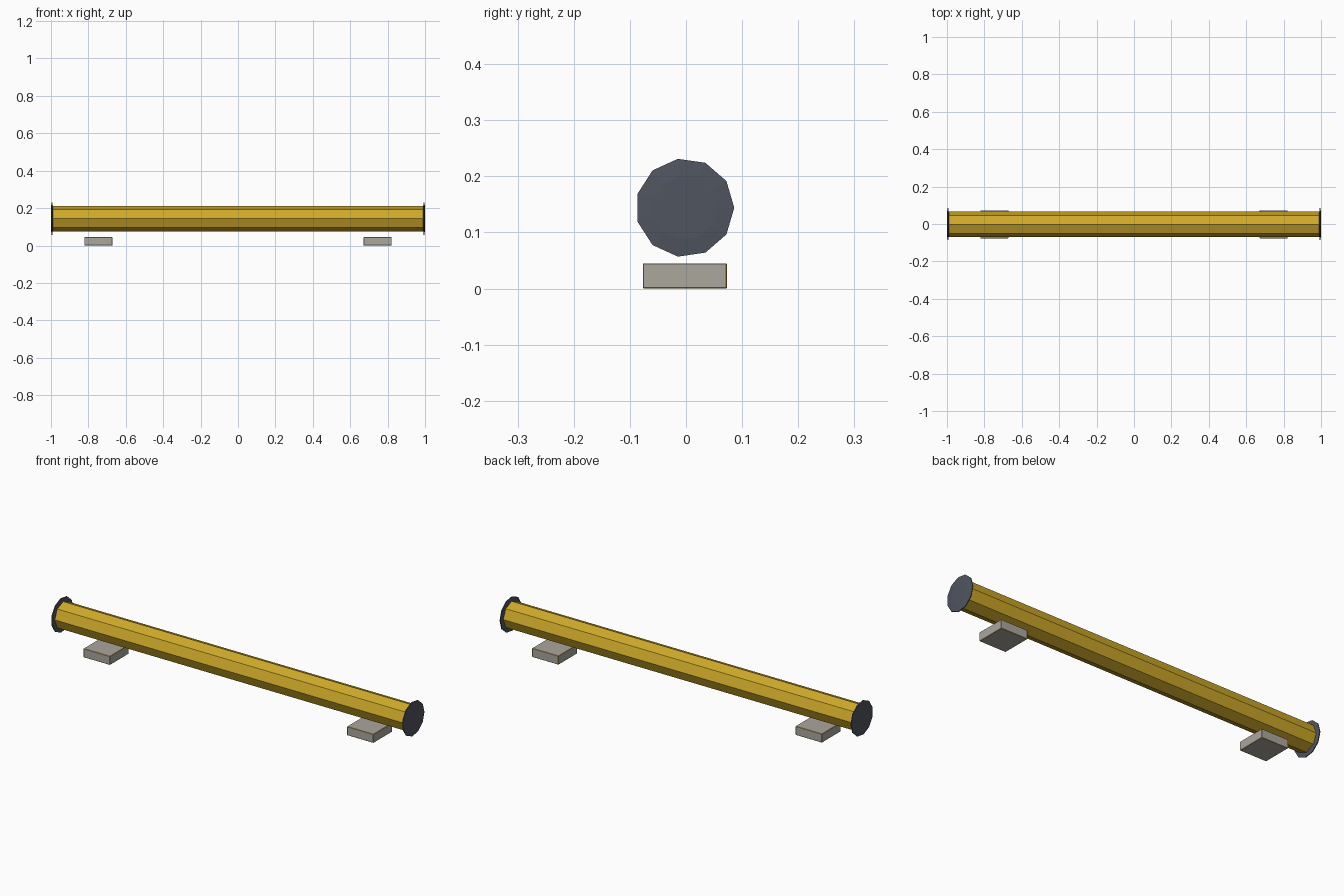
import bpy, bmesh
from math import sin, cos, tau

if "Cube" in bpy.data.objects:
    bpy.data.objects.remove(bpy.data.objects["Cube"])

AXIS_Y, AXIS_Z = -0.002, 0.144


def material(name, rgb):
    m = bpy.data.materials.new(name)
    m.use_nodes = True
    m.diffuse_color = (*rgb, 1)
    m.node_tree.nodes["Principled BSDF"].inputs["Base Color"].default_value = (*rgb, 1)
    return m


gold = material("gold_paint", (0.62, 0.40, 0.022))
steel = material("dark_steel", (0.08, 0.09, 0.115))
concrete = material("concrete", (0.41, 0.385, 0.34))


def add_object(name, bm, *mats):
    bmesh.ops.recalc_face_normals(bm, faces=bm.faces)
    mesh = bpy.data.meshes.new(name)
    bm.to_mesh(mesh)
    bm.free()
    for m in mats:
        mesh.materials.append(m)
    ob = bpy.data.objects.new(name, mesh)
    bpy.context.collection.objects.link(ob)
    return ob


def lathe_x(name, profile, sides, mat):
    """Capped solid turned around the pipe axis from (x, radius) pairs."""
    bm = bmesh.new()
    rings = [[bm.verts.new((x, AXIS_Y + r * cos(tau * i / sides),
                            AXIS_Z + r * sin(tau * i / sides)))
              for i in range(sides)] for x, r in profile]
    for a, b in zip(rings, rings[1:]):
        for i in range(sides):
            j = (i + 1) % sides
            bm.faces.new((a[i], a[j], b[j], b[i]))
    bm.faces.new(rings[0])
    bm.faces.new(rings[-1])
    return add_object(name, bm, mat)


# Eight-sided pipe
lathe_x("pipe", [(-0.992, 0.068), (0.992, 0.068)], 8, gold)

for side, s in (("left", 1), ("right", -1)):
    # Thin end flange with a slightly raised centre
    flange = [(0.989, 0.06), (0.993, 0.088), (0.997, 0.088), (1.0, 0.057)]
    lathe_x(side + "_flange", [(s * x, r) for x, r in flange], 11, steel)

    # Support block with narrow painted edges
    bm = bmesh.new()
    bmesh.ops.create_cube(bm, size=1)
    bmesh.ops.scale(bm, vec=(0.15, 0.15, 0.045), verts=bm.verts)
    bmesh.ops.translate(bm, vec=(s * 0.747, AXIS_Y, 0.0225), verts=bm.verts)
    block = add_object(side + "_support_block", bm, concrete, gold)
    bevel = block.modifiers.new("painted_edges", "BEVEL")
    bevel.width = 0.0015
    bevel.segments = 1
    bevel.material = 1
